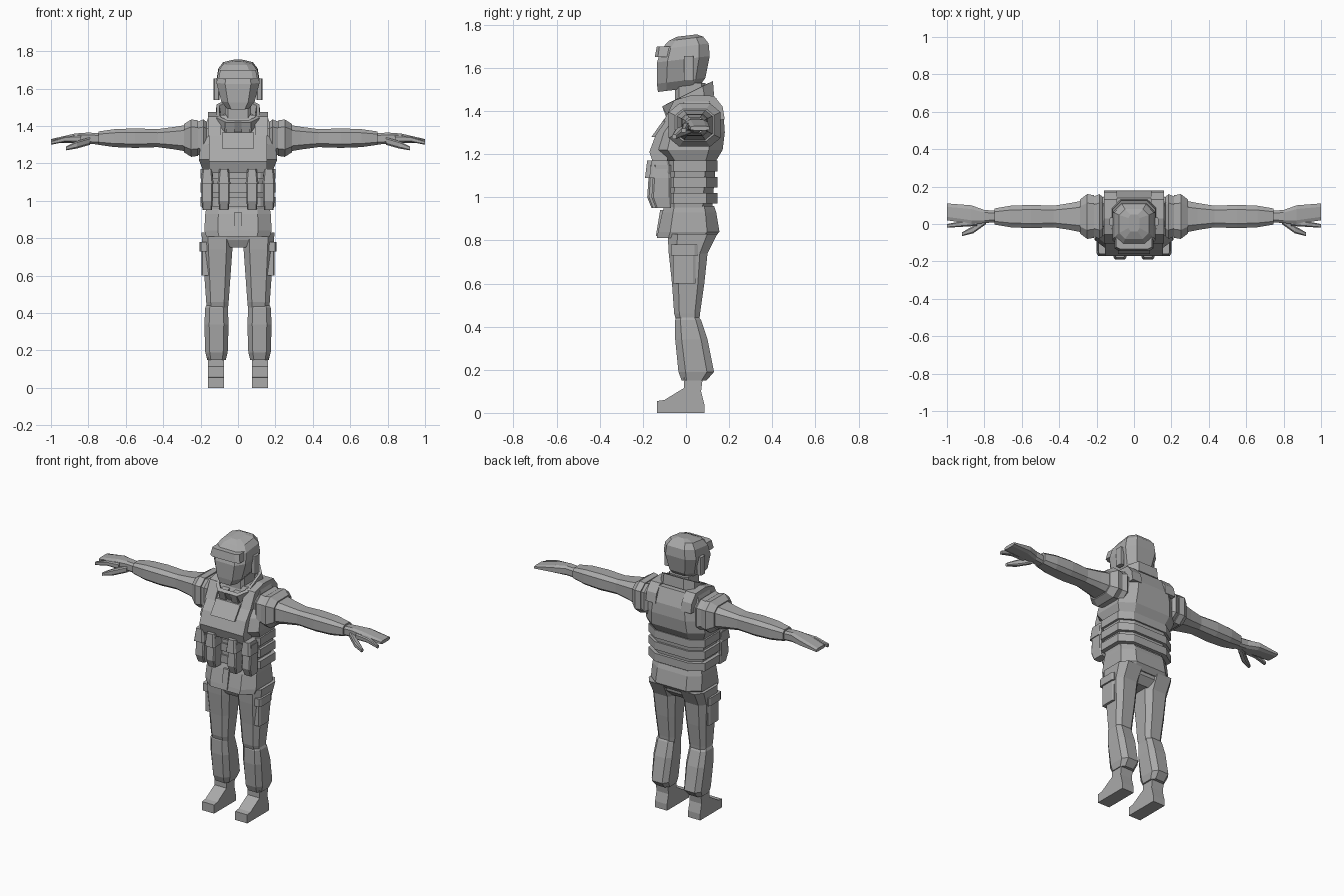
import bpy, bmesh

cube = bpy.data.objects.get("Cube")
if cube:
    bpy.data.objects.remove(cube, do_unlink=True)

grey = bpy.data.materials.new("plain_grey")
grey.use_nodes = True
tone = (0.4, 0.4, 0.4, 1)
grey.diffuse_color = tone
grey.node_tree.nodes["Principled BSDF"].inputs["Base Color"].default_value = tone


def make(name, rings, side):
    """Skin a list of equal point rings; side -1 mirrors across x."""
    bm = bmesh.new()
    loops = [[bm.verts.new((x * side, y, z)) for x, y, z in ring] for ring in rings]
    count = len(loops[0])
    for low, high in zip(loops, loops[1:]):
        for i in range(count):
            j = (i + 1) % count
            bm.faces.new((low[i], low[j], high[j], high[i]))
    bm.faces.new(loops[0])
    bm.faces.new(loops[-1])
    bmesh.ops.recalc_face_normals(bm, faces=bm.faces)
    mesh = bpy.data.meshes.new(name)
    bm.to_mesh(mesh)
    bm.free()
    mesh.materials.append(grey)
    bpy.context.collection.objects.link(bpy.data.objects.new(name, mesh))


def octagon(cut):
    """Unit square with its corners cut off."""
    k = 1 - cut
    return [(1, -k), (1, k), (k, 1), (-k, 1), (-1, k), (-1, -k), (-k, -1), (k, -1)]


def body(name, sections, centre=0, cut=0.4, tilt=0, side=1):
    """Upright loft through sections of height, half width, front and back."""
    rings = []
    for z, half, front, back in sections:
        middle, depth = (front + back) / 2, (back - front) / 2
        rings.append([(centre + u * half, middle + v * depth, z + tilt * v * depth)
                      for u, v in octagon(cut)])
    make(name, rings, side)


def block(name, low, high, half, front, back, centre=0, cut=0.25, taper=0.0, side=1):
    """Short upright loft whose top shrinks inwards by the taper."""
    body(name, [(low, half, front, back),
                (high, half - taper, front + taper, back - taper)], centre, cut, 0, side)


def limb(name, sections, side):
    """Sideways loft through sections of x, y, z, half width and half height."""
    make(name, [[(x, y + u * width, z + v * height) for u, v in octagon(0.4)]
                for x, y, z, width, height in sections], side)


def arm_layer(name, steps, side):
    """Arm piece given as x and radius along the straight arm line."""
    limb(name, [(x, .04, 1.335, radius * 1.2, radius) for x, radius in steps], side)


def slab(name, profile, start, end, side=1):
    """Side profile of y and z points extruded across x."""
    make(name, [[(x, y, z) for y, z in profile] for x in (start, end)], side)


# Head with helmet brim and throat
body("head", [(1.5, .06, -.13, .06), (1.54, .09, -.135, .09), (1.64, .115, -.135, .11),
              (1.7, .105, -.115, .105), (1.735, .08, -.08, .08), (1.75, .03, -.04, .05)],
     tilt=.12)
block("helmet_brim", low=1.65, high=1.7, half=.105, front=-.145, back=-.03, taper=.01)
block("neck", low=1.38, high=1.53, half=.07, front=-.05, back=.09)

# Tall sloping collar, hollow inside
body("collar", [(1.42, .12, -.08, .13), (1.48, .115, -.11, .125),
                (1.48, .1, -.09, .1), (1.43, .09, -.07, .1)], tilt=.5)

# Jacket torso, flared skirt and hips
body("torso", [(.94, .17, -.1, .12), (1.17, .19, -.1, .14), (1.22, .21, -.15, .17),
               (1.3, .2, -.13, .18), (1.37, .185, -.08, .175), (1.46, .155, -.04, .14)])
body("jacket_skirt", [(.81, .17, -.135, .13), (.84, .18, -.13, .155),
                      (.93, .175, -.11, .14), (.96, .17, -.1, .13)])
body("hips", [(.75, .06, -.06, .08), (.79, .18, -.08, .12), (.86, .17, -.09, .13)])
slab("jacket_placket", [(-.1, .94), (-.12, .94), (-.14, .82), (-.1, .82)], -.02, .02)

# Vest plate with its chest pocket
slab("chest_plate", [(-.06, 1.36), (-.09, 1.36), (-.14, 1.29), (-.17, 1.21),
                     (-.15, 1.15), (-.09, 1.15)], -.155, .155)
slab("chest_pocket", [(-.08, 1.365), (-.1, 1.365), (-.16, 1.28), (-.12, 1.28)], -.085, .085)

# Waist belts
for i in range(3):
    low = .97 + i * .075
    block(f"waist_belt_{i + 1}", low, low + .05, half=.2, front=-.11, back=.145, cut=.4)

for side, tag in ((1, "left"), (-1, "right")):
    # Ear cup and lapel
    block(tag + "_ear", low=1.54, high=1.655, half=.015, front=-.01, back=.035,
          centre=.115, side=side)
    slab(tag + "_lapel", [(-.11, 1.42), (-.085, 1.35), (-.05, 1.35), (-.05, 1.43)],
         .02, .065, side)

    # Shoulder strap running over to the back
    slab(tag + "_strap", [(-.105, 1.35), (-.055, 1.45), (.03, 1.475), (.13, 1.47),
                          (.17, 1.42), (.18, 1.36)], .09, .16, side)

    # Magazine pouches with flaps
    for spot, centre, front in (("inner", .075, -.18), ("outer", .165, -.16)):
        back = front + .09
        body(f"{tag}_{spot}_pouch", [(.95, .025, front + .02, back), (1, .03, front, back),
                                     (1.15, .03, front + .01, back)],
             centre, .2, side=side)
        block(f"{tag}_{spot}_flap", low=1.09, high=1.17, half=.035, front=front - .01,
              back=back, centre=centre, taper=.01, side=side)

    # Sleeve and shoulder armour
    arm_layer(tag + "_sleeve", [(.14, .09), (.22, .08), (.34, .06), (.43, .048),
                                (.55, .052), (.66, .048), (.745, .036)], side)
    arm_layer(tag + "_shoulder_cap", [(.165, .085), (.185, .1), (.225, .085)], side)
    arm_layer(tag + "_shoulder_pad", [(.215, .095), (.25, .1), (.29, .075)], side)

    # Gloved hand: palm with fingers, forefinger and thumb
    limb(tag + "_hand", [(.73, .04, 1.33, .03, .03), (.8, .04, 1.335, .035, .03),
                         (.87, .05, 1.335, .05, .025), (1, .065, 1.32, .045, .01)], side)
    limb(tag + "_forefinger", [(.84, .01, 1.33, .02, .02), (.92, 0, 1.33, .015, .015),
                               (1, -.01, 1.31, .01, .01)], side)
    limb(tag + "_thumb", [(.79, .02, 1.32, .02, .02), (.86, -.03, 1.3, .02, .02),
                          (.92, -.055, 1.28, .01, .01)], side)

    # Trouser leg, baggy lower leg and thigh pocket
    body(tag + "_thigh", [(.41, .055, -.04, .06), (.46, .06, -.055, .065),
                          (.6, .07, -.065, .085), (.74, .08, -.08, .1),
                          (.83, .085, -.085, .145)], centre=.11, side=side)
    body(tag + "_lower_leg", [(.15, .05, -.02, .095), (.19, .06, -.035, .13),
                              (.34, .065, -.05, .1), (.43, .06, -.05, .07),
                              (.45, .05, -.04, .055)], centre=.115, side=side)
    block(tag + "_thigh_pocket", low=.6, high=.74, half=.025, front=-.06, back=.045,
          centre=.17, side=side)
    block(tag + "_pocket_flap", low=.73, high=.78, half=.03, front=-.07, back=.055,
          centre=.175, side=side)

    # Boot
    slab(tag + "_boot", [(.085, 0), (-.135, 0), (-.135, .055), (-.1, .06), (-.01, .115),
                         (-.01, .18), (.08, .18), (.07, .1), (.085, .04)], .075, .16, side)
